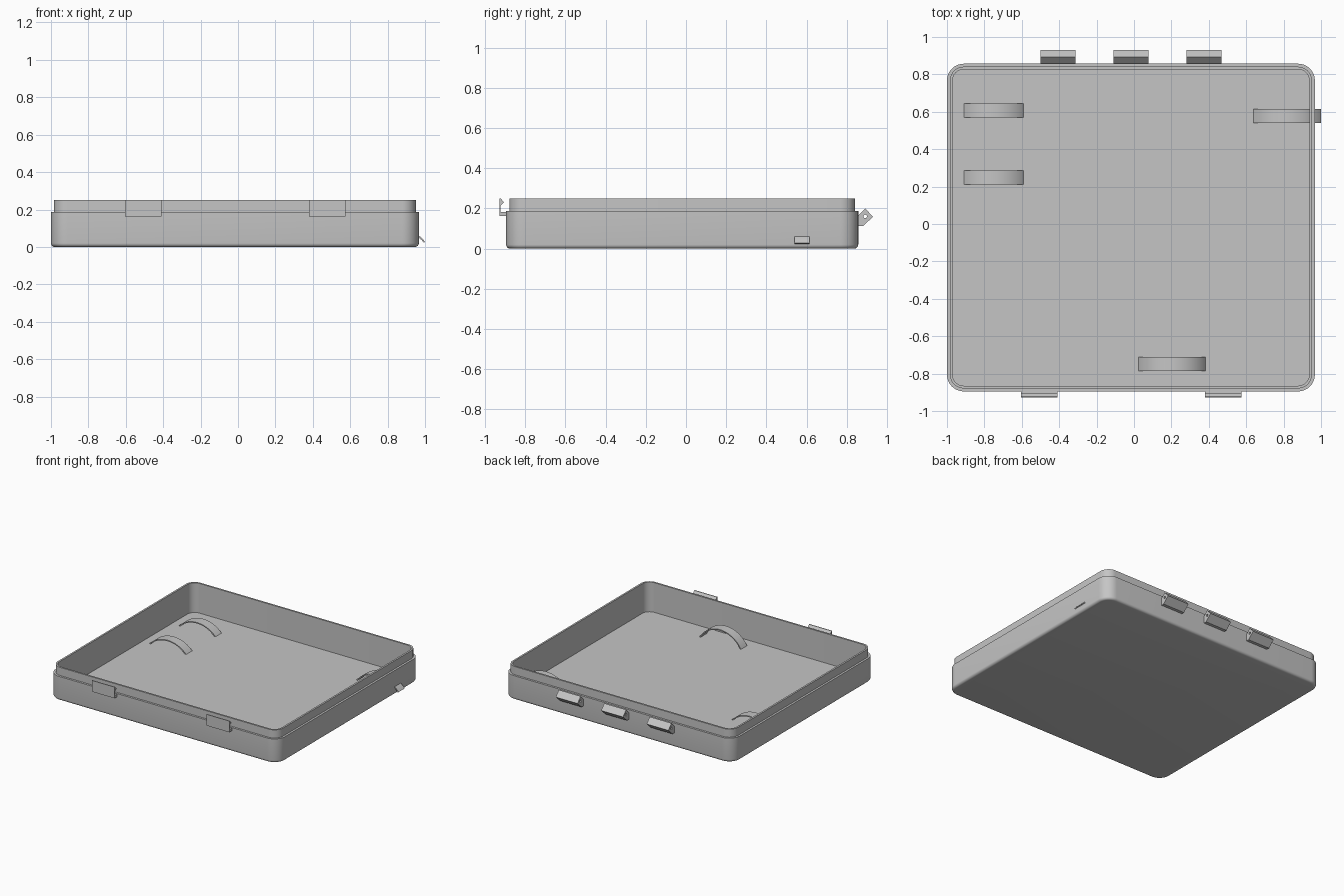
import bpy, bmesh, math
from mathutils import Vector

cube = bpy.data.objects.get("Cube")
if cube:
    bpy.data.objects.remove(cube, do_unlink=True)

grey = bpy.data.materials.new("light_grey_plastic")
grey.use_nodes = True
grey.diffuse_color = (0.56, 0.56, 0.56, 1)
grey.node_tree.nodes["Principled BSDF"].inputs["Base Color"].default_value = grey.diffuse_color


def finish(name, bm):
    """Turn a bmesh into a shaded object with the shared material."""
    bmesh.ops.recalc_face_normals(bm, faces=bm.faces)
    mesh = bpy.data.meshes.new(name)
    bm.to_mesh(mesh)
    bm.free()
    obj = bpy.data.objects.new(name, mesh)
    bpy.context.collection.objects.link(obj)
    mesh.materials.append(grey)
    bpy.ops.object.select_all(action='DESELECT')
    obj.select_set(True)
    bpy.context.view_layer.objects.active = obj
    bpy.ops.object.shade_smooth_by_angle(angle=math.radians(30))
    return obj


def prism(name, profile, direction, start, end):
    """Extrude a closed profile; direction 'x' takes (y, z), 'y' takes (x, z)."""
    bm = bmesh.new()
    place = (lambda a, b: (start, a, b)) if direction == 'x' else (lambda a, b: (a, start, b))
    shift = (end - start, 0, 0) if direction == 'x' else (0, end - start, 0)
    face = bm.faces.new([bm.verts.new(place(a, b)) for a, b in profile])
    out = bmesh.ops.extrude_face_region(bm, geom=[face])
    moved = [g for g in out["geom"] if isinstance(g, bmesh.types.BMVert)]
    bmesh.ops.translate(bm, verts=moved, vec=shift)
    return finish(name, bm)


# Tray: stacked rounded rectangles running up the outside and down the inside
X0, X1, Y0, Y1, RADIUS = -1.0, 0.967, -0.895, 0.857, 0.09


def rounded_ring(bm, inset, z, steps=10):
    r = RADIUS - inset
    verts = []
    corners = [(X1, Y1), (X0, Y1), (X0, Y0), (X1, Y0)]
    for q, (cx, cy) in enumerate(corners):
        cx -= math.copysign(RADIUS, cx)
        cy -= math.copysign(RADIUS, cy)
        for i in range(steps + 1):
            a = math.pi / 2 * (q + i / steps)
            verts.append(bm.verts.new((cx + r * math.cos(a), cy + r * math.sin(a), z)))
    return verts


bm = bmesh.new()
levels = []
for i in range(6):  # soft bottom edge
    a = math.pi / 2 * i / 5
    levels.append((0.02 * (1 - math.sin(a)), 0.02 * (1 - math.cos(a))))
levels += [(0, 0.187), (0.016, 0.187), (0.016, 0.25), (0.03, 0.25), (0.03, 0.02)]
rings = [rounded_ring(bm, *level) for level in levels]
for lower, upper in zip(rings, rings[1:]):
    n = len(lower)
    for i in range(n):
        j = (i + 1) % n
        bm.faces.new((lower[i], lower[j], upper[j], upper[i]))
bm.faces.new(rings[0])
bm.faces.new(rings[-1])
finish("tray", bm)

# Front snap hooks
hook = [(-0.89, 0.163), (-0.928, 0.163), (-0.928, 0.25), (-0.922, 0.25),
        (-0.906, 0.23), (-0.922, 0.215), (-0.922, 0.183), (-0.89, 0.183)]
for side, x in (("right", -0.605), ("left", 0.38)):
    prism(side + "_front_hook", hook, 'x', x, x + 0.195)

# Back hinge knuckles with a pin hole
knuckle = [(0.85, 0.112), (0.88, 0.112), (0.93, 0.158), (0.892, 0.2), (0.857, 0.165), (0.85, 0.165)]
pin = [(0.891 + 0.009 * math.cos(math.tau * i / 16), 0.16 + 0.009 * math.sin(math.tau * i / 16))
       for i in range(16)]
for side, x in (("right", -0.5), ("middle", -0.11), ("left", 0.28)):
    hinge = prism(side + "_hinge_knuckle", knuckle, 'x', x, x + 0.187)
    cutter = prism(side + "_pin_cutter", pin, 'x', x - 0.05, x + 0.237)
    cutter.hide_render = True
    cutter.hide_set(True)
    cutter.display_type = 'WIRE'
    bore = hinge.modifiers.new("pin_hole", 'BOOLEAN')
    bore.object = cutter
    bore.solver = 'EXACT'


# Thin arched straps on the floor
def strap(name, x0, x1, y0, y1, base, rise, thick=0.008, steps=24):
    half = (x1 - x0) / 2
    radius = (half ** 2 + rise ** 2) / (2 * rise)
    spread = 2 * math.atan(rise / half)
    centre = Vector(((x0 + x1) / 2, base + rise - radius))
    angles = [spread * (2 * i / steps - 1) for i in range(steps + 1)]

    def arc(r):
        return [centre + r * Vector((math.sin(a), math.cos(a))) for a in angles]
    prism(name, arc(radius) + arc(radius - thick)[::-1], 'y', y0, y1)


strap("rear_right_strap", -0.91, -0.59, 0.57, 0.645, 0.018, 0.07)
strap("middle_right_strap", -0.91, -0.59, 0.21, 0.285, 0.018, 0.07)
strap("left_strap", 0.64, 1.0, 0.54, 0.615, 0.028, 0.085)
strap("front_strap", 0.025, 0.383, -0.785, -0.71, 0.02, 0.105)
